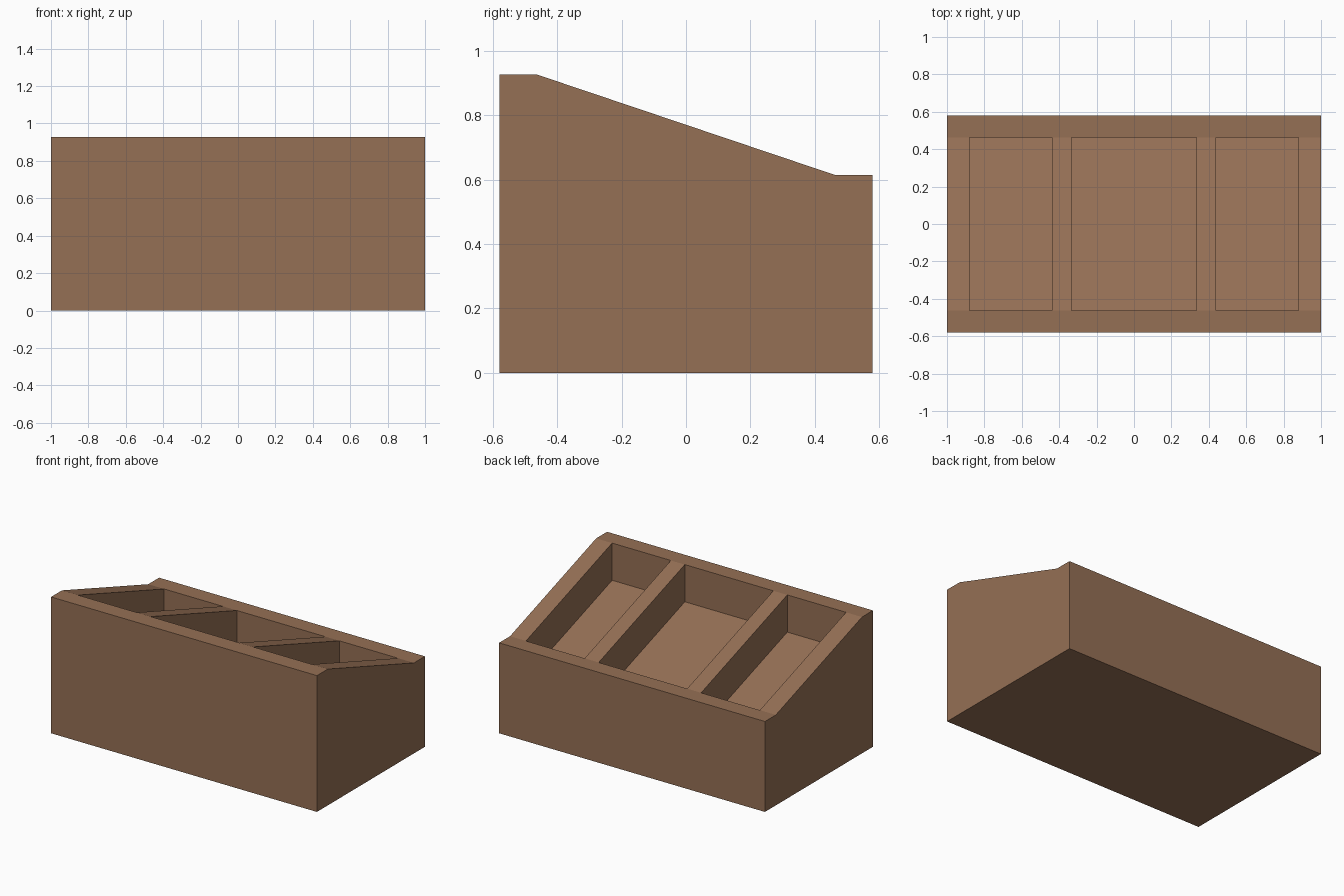
import bpy, bmesh

if "Cube" in bpy.data.objects:
    bpy.data.objects.remove(bpy.data.objects["Cube"])

HALF_Y, RIM_Y = 0.58, 0.463        # outer depth and inner edge of the flat rails
Z_FRONT, Z_BACK = 0.927, 0.615     # high front rail, low back rail
DEPTH = 0.253                      # compartment depth below the slope

wood = bpy.data.materials.new("brown_wood")
wood.diffuse_color = (0.30, 0.16, 0.09, 1)
wood.use_nodes = True
wood.node_tree.nodes["Principled BSDF"].inputs["Base Color"].default_value = wood.diffuse_color


def prism(name, profile, x0, x1):
    """Extrude a (y, z) profile along x."""
    bm = bmesh.new()
    face = bm.faces.new([bm.verts.new((x0, y, z)) for y, z in profile])
    new = bmesh.ops.extrude_face_region(bm, geom=[face])["geom"]
    verts = [v for v in new if isinstance(v, bmesh.types.BMVert)]
    bmesh.ops.translate(bm, verts=verts, vec=(x1 - x0, 0, 0))
    bmesh.ops.recalc_face_normals(bm, faces=bm.faces)
    mesh = bpy.data.meshes.new(name)
    bm.to_mesh(mesh)
    bm.free()
    mesh.materials.append(wood)
    obj = bpy.data.objects.new(name, mesh)
    bpy.context.collection.objects.link(obj)
    return obj


# Solid slanted body with flat front and back rails
body = prism("slanted_bin", [
    (-HALF_Y, 0), (HALF_Y, 0), (HALF_Y, Z_BACK),
    (RIM_Y, Z_BACK), (-RIM_Y, Z_FRONT), (-HALF_Y, Z_FRONT)], -1, 1)

# Three compartments whose floors run parallel to the slope
pocket = [(-RIM_Y, Z_FRONT - DEPTH), (RIM_Y, Z_BACK - DEPTH), (RIM_Y, 1.2), (-RIM_Y, 1.2)]
cutters = []
for x0, x1 in ((-0.88, -0.438), (-0.333, 0.333), (0.438, 0.88)):
    cutter = prism("compartment_cutter", pocket, x0, x1)
    cutter.hide_render = True
    cutters.append(cutter)
    mod = body.modifiers.new("compartment", 'BOOLEAN')
    mod.operation = 'DIFFERENCE'
    mod.solver = 'EXACT'
    mod.object = cutter

# Bake the cuts and remove the cutters
bpy.context.view_layer.objects.active = body
body.select_set(True)
for mod in list(body.modifiers):
    bpy.ops.object.modifier_apply(modifier=mod.name)
for cutter in cutters:
    bpy.data.objects.remove(cutter)
